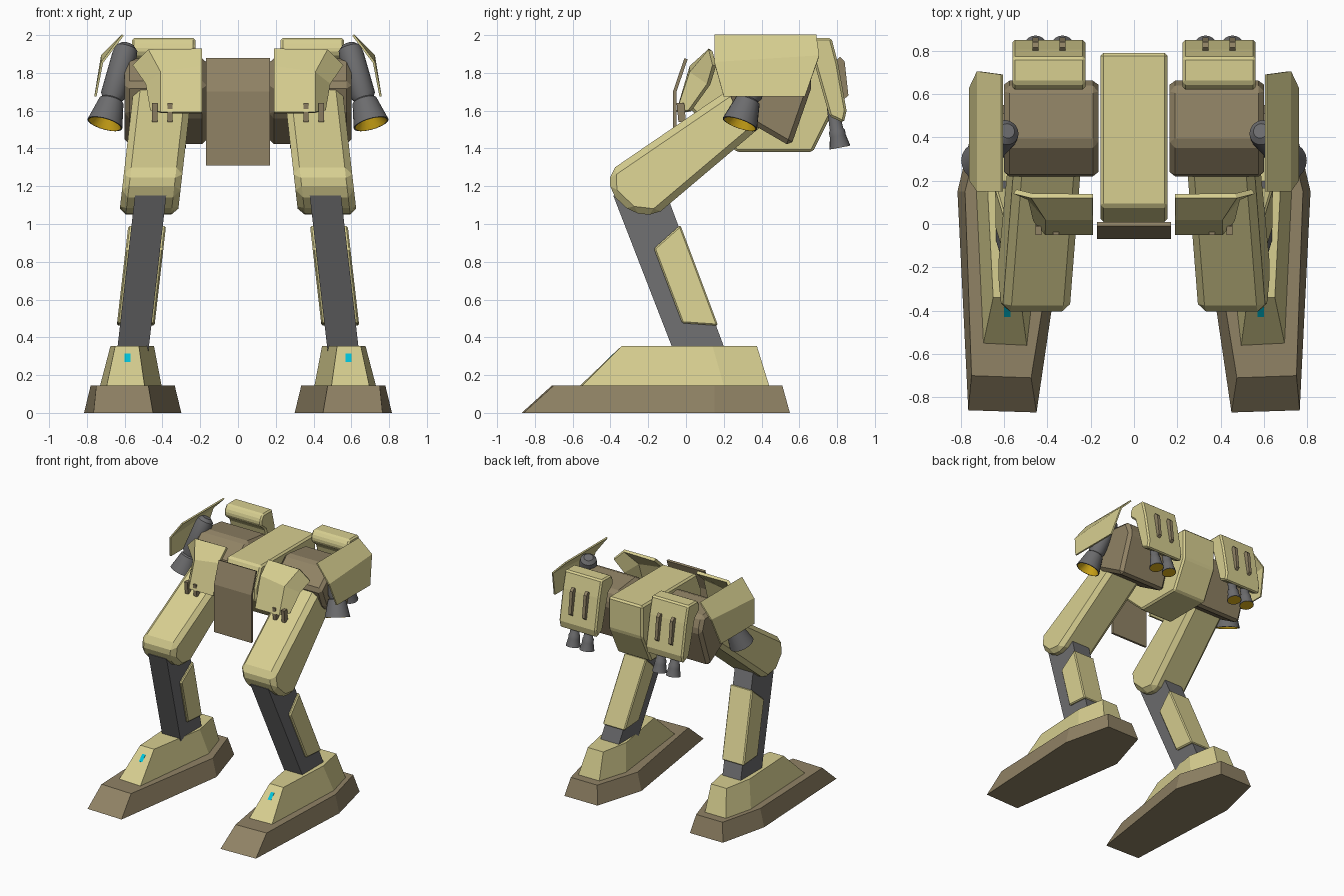
import bpy, bmesh, math
from mathutils import Vector

if "Cube" in bpy.data.objects:
    bpy.data.objects.remove(bpy.data.objects["Cube"])


def material(name, rgb):
    m = bpy.data.materials.new(name)
    m.diffuse_color = (*rgb, 1)
    m.use_nodes = True
    m.node_tree.nodes["Principled BSDF"].inputs["Base Color"].default_value = m.diffuse_color
    return m


TAN = material("tan", (0.68, 0.62, 0.28))
BROWN = material("brown", (0.28, 0.225, 0.13))
GREY = material("dark_grey", (0.15, 0.15, 0.155))
GOLD = material("gold", (0.72, 0.44, 0.01))
CYAN = material("cyan", (0.0, 0.55, 0.7))


def loft(name, rings, mat, bevel=0, mirror=True, closed=True, thick=0, smooth=False, caps=True):
    """Skin rows of points; closed rings make solids, open rows make plates."""
    bm = bmesh.new()
    rows = [[bm.verts.new(p) for p in r] for r in rings]
    n = len(rows[0])
    for a, b in zip(rows, rows[1:]):
        for i in range(n if closed else n - 1):
            j = (i + 1) % n
            bm.faces.new((a[i], a[j], b[j], b[i]))
    if closed and caps:
        bm.faces.new(rows[0])
        bm.faces.new(rows[-1])
    bmesh.ops.recalc_face_normals(bm, faces=bm.faces)
    me = bpy.data.meshes.new(name)
    bm.to_mesh(me)
    bm.free()
    me.materials.append(mat)
    if smooth:
        me.shade_smooth()
        me.set_sharp_from_angle(angle=math.radians(35))
    ob = bpy.data.objects.new(name, me)
    bpy.context.collection.objects.link(ob)
    if thick:
        m = ob.modifiers.new("thickness", "SOLIDIFY")
        m.thickness, m.offset = thick, 0
    if bevel:
        m = ob.modifiers.new("bevel", "BEVEL")
        m.width, m.segments = bevel, 1
        m.limit_method, m.angle_limit = "ANGLE", math.radians(25)
    if mirror:
        m = ob.modifiers.new("mirror", "MIRROR")
        m.use_mirror_merge = False
    return ob


def prism(name, yz, x0, x1, mat, lean=0, **kw):
    """Extrude a side profile across x; lean tilts it like the splayed legs."""
    return loft(name, [[(x - lean * (z - 1.13), y, z) for y, z in yz] for x in (x0, x1)], mat, **kw)


def lathe(name, prof, top, bottom, mat, caps=True):
    """Turn (radius, fraction along axis) around the line top-bottom."""
    top, bottom = Vector(top), Vector(bottom)
    d = bottom - top
    q = d.to_track_quat("Z", "Y")
    turn = [i * math.tau / 20 for i in range(20)]
    return loft(name, [[top + d * t + q @ Vector((r * math.cos(a), r * math.sin(a), 0)) for a in turn]
                       for r, t in prof], mat, smooth=True, caps=caps)


def level(xy, z):
    return [(x, y, z) for x, y in xy]


# Feet
loft("foot_sole", [
    level([(.45, -.87), (.765, -.86), (.815, .15), (.72, .55), (.42, .55), (.30, .15)], 0),
    level([(.475, -.71), (.75, -.70), (.78, .15), (.69, .51), (.45, .51), (.335, .15)], .145)], BROWN)
loft("foot_upper", [
    level([(.495, -.56), (.695, -.55), (.73, .2), (.67, .44), (.48, .44), (.405, .2)], .145),
    level([(.525, -.34), (.65, -.34), (.675, .14), (.63, .375), (.49, .375), (.445, .14)], .355)], TAN)
prism("foot_light", [(-.43, .27), (-.385, .315), (-.375, .305), (-.42, .26)], .57, .6, CYAN)

# Lower legs
LEAN = .115
prism("shin", [(-.055, .3), (.22, .3), (-.10, 1.15), (-.385, 1.15)], .382, .548, GREY, LEAN)
prism("calf_armour", [(-.02, .475), (.17, .462), (-.03, .995), (-.17, .87)], .365, .565, TAN, LEAN, bevel=.008)

# Thighs
prism("thigh", [(-.405, 1.28), (.40, 1.83), (.52, 1.62), (-.16, 1.045), (-.29, 1.06), (-.40, 1.165)],
      .31, .62, TAN, LEAN, bevel=.035)

# Hip joints
prism("hip_joint", [(.28, 1.57), (.555, 1.41), (.67, 1.74), (.63, 1.85), (.37, 1.88), (.21, 1.74)],
      .165, .60, BROWN, bevel=.025)

# Pelvis and centre flap
prism("pelvis", [(.08, 1.88), (.79, 1.88), (.79, 1.62), (.67, 1.38), (.27, 1.38), (.01, 1.62), (.01, 1.72)],
      -.155, .155, TAN, bevel=.014, mirror=False)
loft("front_flap", [[(x, 0, 1.875), (x, -.06, 1.70), (x, -.06, 1.31)] for x in (-.17, .17)],
     BROWN, closed=False, thick=.018, mirror=False)

# Front hip armour with its small brackets
loft("front_hip_armour", [
    [(.19, .13, 1.92), (.47, .13, 1.92), (.55, .15, 1.84)],
    [(.19, .03, 1.83), (.405, .03, 1.80), (.48, .12, 1.74)],
    [(.19, -.04, 1.59), (.405, -.04, 1.59), (.455, .02, 1.60)]], TAN, closed=False, thick=.025)
for x in (.36, .44):
    prism("armour_bracket", [(-.05, 1.64), (-.01, 1.64), (.0, 1.54), (-.04, 1.54)], x - .014, x + .014, BROWN)

# Side skirts
loft("side_skirt", [
    [(.61, .15, 2.0), (.61, .69, 2.0)],
    [(.72, .15, 1.855), (.72, .705, 1.89)],
    [(.755, .20, 1.675), (.755, .63, 1.675)]], TAN, closed=False, thick=.012)

# Side thrusters
A, B = (.585, .43, 1.95), (.705, .285, 1.53)
lathe("side_thruster", [(.035, 0), (.06, .05), (.066, .13), (.066, .64), (.054, .68), (.054, .71)], A, B, GREY)
lathe("side_nozzle", [(.054, .69), (.066, .71), (.096, 1), (.088, 1), (.045, .76)], A, B, GREY)
lathe("side_nozzle_glow", [(.03, .80), (.089, 1.003)], A, B, GOLD, caps=False)
lathe("side_nozzle_core", [(.01, .80), (.055, .81)], A, B, GOLD)

# Rear booster pods
prism("rear_pod", [(.62, 1.945), (.65, 1.985), (.77, 1.985), (.805, 1.85), (.85, 1.60), (.835, 1.535),
                   (.76, 1.57), (.68, 1.85), (.62, 1.90)], .225, .562, TAN, bevel=.012)
for x in (.33, .455):
    prism("pod_rail", [(.79, 1.86), (.815, 1.885), (.84, 1.86), (.86, 1.68), (.835, 1.66), (.82, 1.67)],
          x - .013, x + .013, BROWN)
    a, b = (x, .775, 1.62), (x, .815, 1.405)
    lathe("rear_nozzle", [(.03, 0), (.036, .55), (.043, .6), (.043, .72), (.056, 1), (.05, 1), (.02, .8)], a, b, GREY)
    lathe("rear_nozzle_glow", [(.02, .85), (.051, 1.003)], a, b, GOLD)
